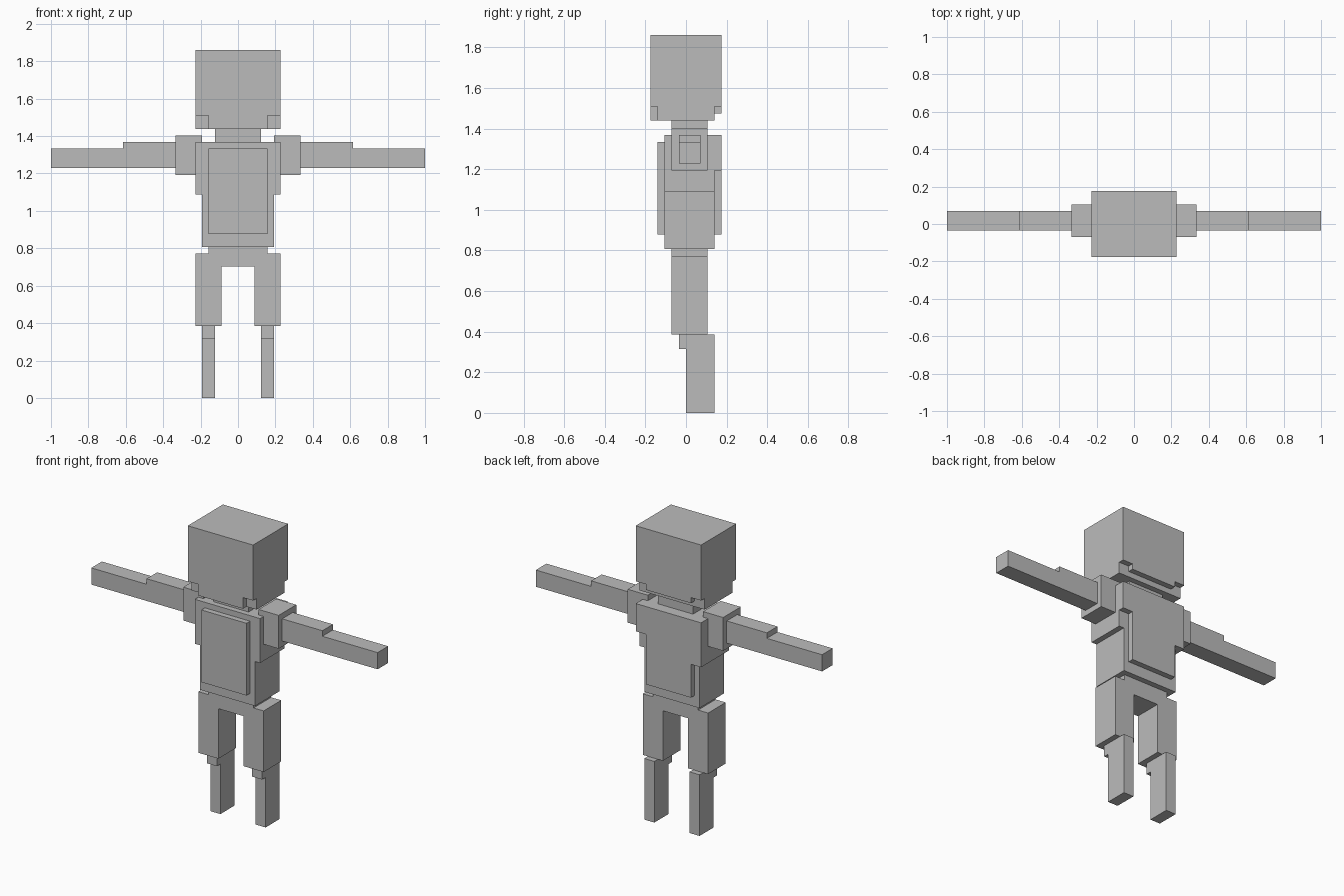
import bpy
import bmesh
from mathutils import Vector

if "Cube" in bpy.data.objects:
    bpy.data.objects.remove(bpy.data.objects["Cube"])

U = 2 / 57  # block unit: the arm span is 57 blocks

grey = bpy.data.materials.new("plain_grey")
grey.diffuse_color = (0.5, 0.5, 0.5, 1)
grey.use_nodes = True
grey.node_tree.nodes["Principled BSDF"].inputs["Base Color"].default_value = grey.diffuse_color


def prism(name, profile, axis, lo, hi):
    """Extrude a flat profile along x or y; profile is (y, z) or (x, z) in blocks."""
    bm = bmesh.new()

    def point(a, z, d):
        return Vector((d, a, z) if axis == "x" else (a, d, z)) * U

    face = bm.faces.new([bm.verts.new(point(a, z, lo)) for a, z in profile])
    ext = bmesh.ops.extrude_face_region(bm, geom=[face])
    moved = [v for v in ext["geom"] if isinstance(v, bmesh.types.BMVert)]
    shift = point(0, 0, hi - lo)
    bmesh.ops.translate(bm, verts=moved, vec=shift)
    bmesh.ops.recalc_face_normals(bm, faces=bm.faces)
    mesh = bpy.data.meshes.new(name)
    bm.to_mesh(mesh)
    bm.free()
    mesh.materials.append(grey)
    obj = bpy.data.objects.new(name, mesh)
    bpy.context.collection.objects.link(obj)
    return obj


def box(name, x0, x1, y0, y1, z0, z1):
    return prism(name, [(x0, z0), (x1, z0), (x1, z1), (x0, z1)], "y", y0, y1)


def both_sides(half):
    """Complete a right-hand half profile with its mirror image."""
    return half + [(-x, z) for x, z in reversed(half)]


def cut(obj, name, *bounds):
    cutter = box(name, *bounds)
    cutter.hide_render = True
    cutter.hide_viewport = True
    mod = obj.modifiers.new(name, "BOOLEAN")
    mod.operation = "DIFFERENCE"
    mod.solver = "EXACT"
    mod.object = cutter


# Head with notched jaw corners and a step at the nape
head = box("head", -6.5, 6.5, -5, 5, 41, 53)
for side, x0, x1 in (("left", -8, -4.5), ("right", 4.5, 8)):
    cut(head, f"jaw_cutter_front_{side}", x0, x1, -7, -4, 40, 43)
    cut(head, f"jaw_cutter_back_{side}", x0, x1, 4, 7, 40, 43)
cut(head, "nape_cutter", -8, 8, 4, 7, 40, 42)

# Neck
box("neck", -4.5 + 1, 4.5 - 1, -2, 3, 39, 41)

# Torso, chest plate and back plate
prism("torso", both_sides([(5.5, 23), (5.5, 31), (6.5, 31), (6.5, 39)]), "y", -3, 4)
box("chest_plate", -4.5, 4.5, -4, -3, 25, 38)
prism("back_plate", [(-4.5, 25), (4.5, 25), (4.5, 34), (6.5, 34),
                     (6.5, 39), (-6.5, 39), (-6.5, 31), (-4.5, 31)], "y", 4, 5)

# Hips and thighs as one arch
prism("hips_and_thighs", both_sides([(2.5, 20), (2.5, 11), (6.5, 11),
                                     (6.5, 22), (4.5, 22), (4.5, 23)]), "y", -2, 3)

# Shoulders, stepped arms and shins with knee caps
for side, s in (("left", -1), ("right", 1)):
    box(f"shoulder_{side}", *sorted((5.5 * s, 9.5 * s)), -2, 3, 34, 40)
    arm = [(9.5, 35), (28.5, 35), (28.5, 38), (17.5, 38), (17.5, 39), (9.5, 39)]
    prism(f"arm_{side}", [(x * s, z) for x, z in arm], "y", -1, 2)
    shin = [(0, 0), (4, 0), (4, 11), (-1, 11), (-1, 9), (0, 9)]
    prism(f"shin_{side}", shin, "x", *sorted((3.5 * s, 5.5 * s)))
